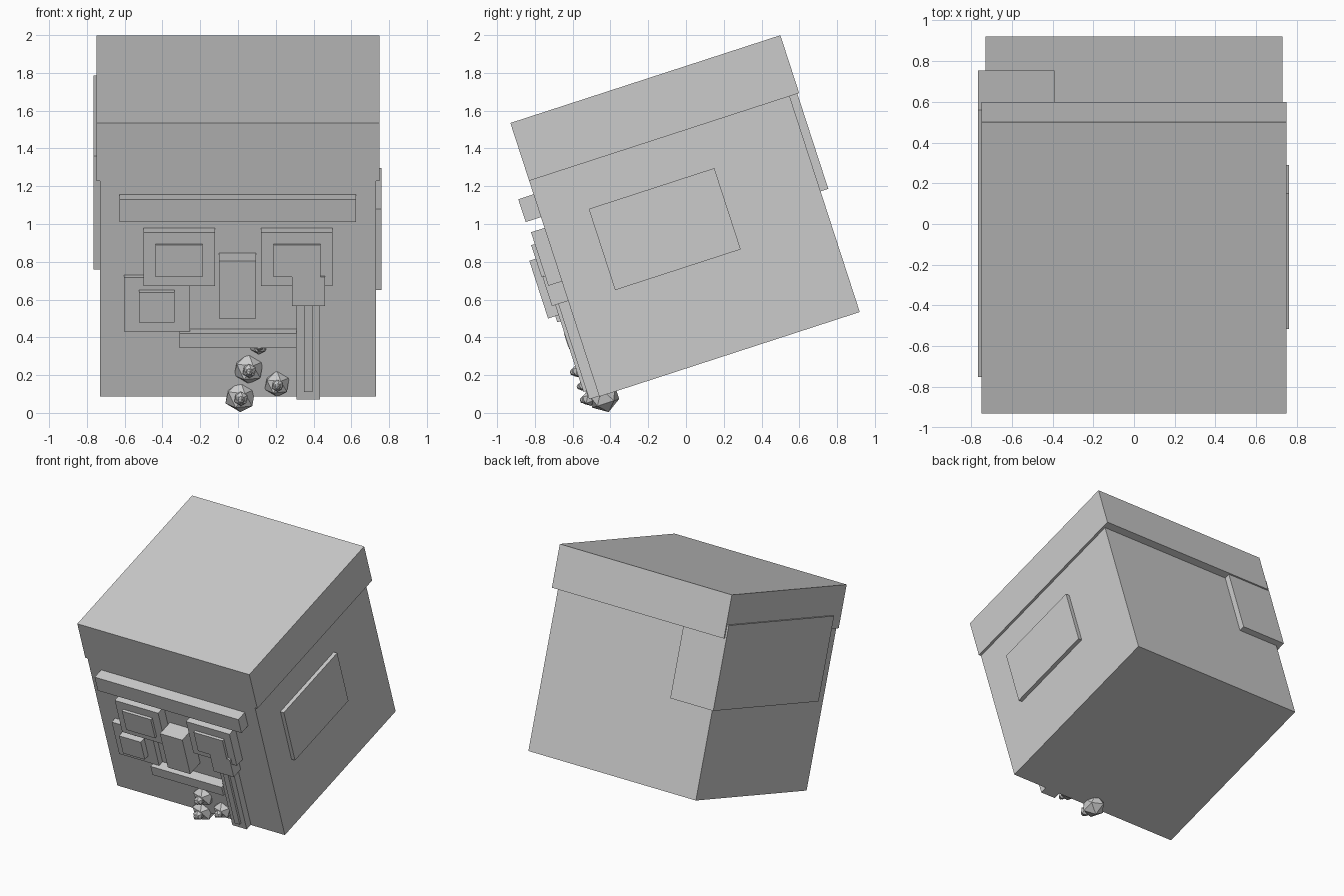
import bpy, bmesh, math
from mathutils import Matrix, Vector

if "Cube" in bpy.data.objects:
    bpy.data.objects.remove(bpy.data.objects["Cube"])

# The whole head is leaned back about the x axis
TILT = Matrix.Rotation(math.radians(18), 4, 'X')

grey = bpy.data.materials.new("plain_grey")
grey.diffuse_color = (0.6, 0.6, 0.6, 1)
grey.use_nodes = True
grey.node_tree.nodes["Principled BSDF"].inputs["Base Color"].default_value = grey.diffuse_color


def finish(bm, name):
    me = bpy.data.meshes.new(name)
    bm.to_mesh(me)
    bm.free()
    me.materials.append(grey)
    ob = bpy.data.objects.new(name, me)
    bpy.context.scene.collection.objects.link(ob)
    return ob


def box(name, x, u, v):
    """Box given by ranges: x across, u front to back, v up (before the tilt)."""
    bm = bmesh.new()
    size = Matrix.Diagonal((x[1] - x[0], u[1] - u[0], v[1] - v[0], 1))
    mid = Vector((sum(x) / 2, sum(u) / 2, sum(v) / 2))
    bmesh.ops.create_cube(bm, size=1, matrix=TILT @ Matrix.Translation(mid) @ size)
    return finish(bm, name)


def ball(name, centre, radius):
    """Twenty-sided ball placed in world space, leaning with the head."""
    bm = bmesh.new()
    bmesh.ops.create_icosphere(bm, subdivisions=1, radius=radius,
                               matrix=Matrix.Translation(centre) @ TILT)
    return finish(bm, name)


FACE = -0.41   # front plane of the head
IN = -0.38     # face parts start slightly inside it

# Head block and overhanging hair cap
box("head", (-0.73, 0.73), (FACE, 1.04), (0.2235, 1.425))
box("hair_cap", (-0.75, 0.75), (FACE, 1.093), (1.425, 1.747))

# Hair patch wrapping the back left corner, and right side plate
box("hair_patch", (-0.765, -0.39), (-0.295, 1.083), (0.895, 1.525))
box("side_plate", (0.70, 0.76), (-0.156, 0.543), (0.734, 1.186))

# Brow, eyes, nose and mouth
box("brow", (-0.628, 0.625), (-0.495, IN), (1.223, 1.35))
for side, s in (("left", -1), ("right", 1)):
    box(side + "_eye", tuple(sorted((s * 0.122, s * 0.50))), (-0.485, IN), (0.865, 1.163))
    box(side + "_pupil", tuple(sorted((s * 0.187, s * 0.438))), (-0.505, IN), (0.921, 1.098))
box("nose", (-0.10, 0.095), (-0.54, IN), (0.701, 1.022))
box("mouth", (-0.31, 0.31), (-0.485, IN), (0.52, 0.60))

# Cheek patch with raised centre
box("cheek_patch", (-0.603, -0.255), (-0.455, IN), (0.60, 0.901))
box("cheek_centre", (-0.525, -0.335), (-0.50, IN), (0.667, 0.832))

# Hanging strip under the right eye
box("strip_block", (0.285, 0.46), (-0.50, IN), (0.757, 0.92))
box("strip", (0.31, 0.435), (-0.465, IN), (0.227, 0.76))
box("strip_ridge", (0.35, 0.395), (-0.482, IN), (0.273, 0.76))

# Cluster of faceted balls on the chin, each with stacked nodules in front
cluster = [((0.012, -0.437, 0.088), 0.088),
           ((0.056, -0.493, 0.235), 0.086),
           ((0.206, -0.475, 0.155), 0.073),
           ((0.110, -0.550, 0.357), 0.050)]
for i, (c, r) in enumerate(cluster, 1):
    c = Vector(c)
    ball(f"chin_ball_{i}", c, r)
    ball(f"chin_nodule_{i}", c + Vector((0.04, -0.88, -0.15)) * r, r * 0.45)
    ball(f"chin_tip_{i}", c + Vector((0.04, -1.2, -0.22)) * r, r * 0.24)
